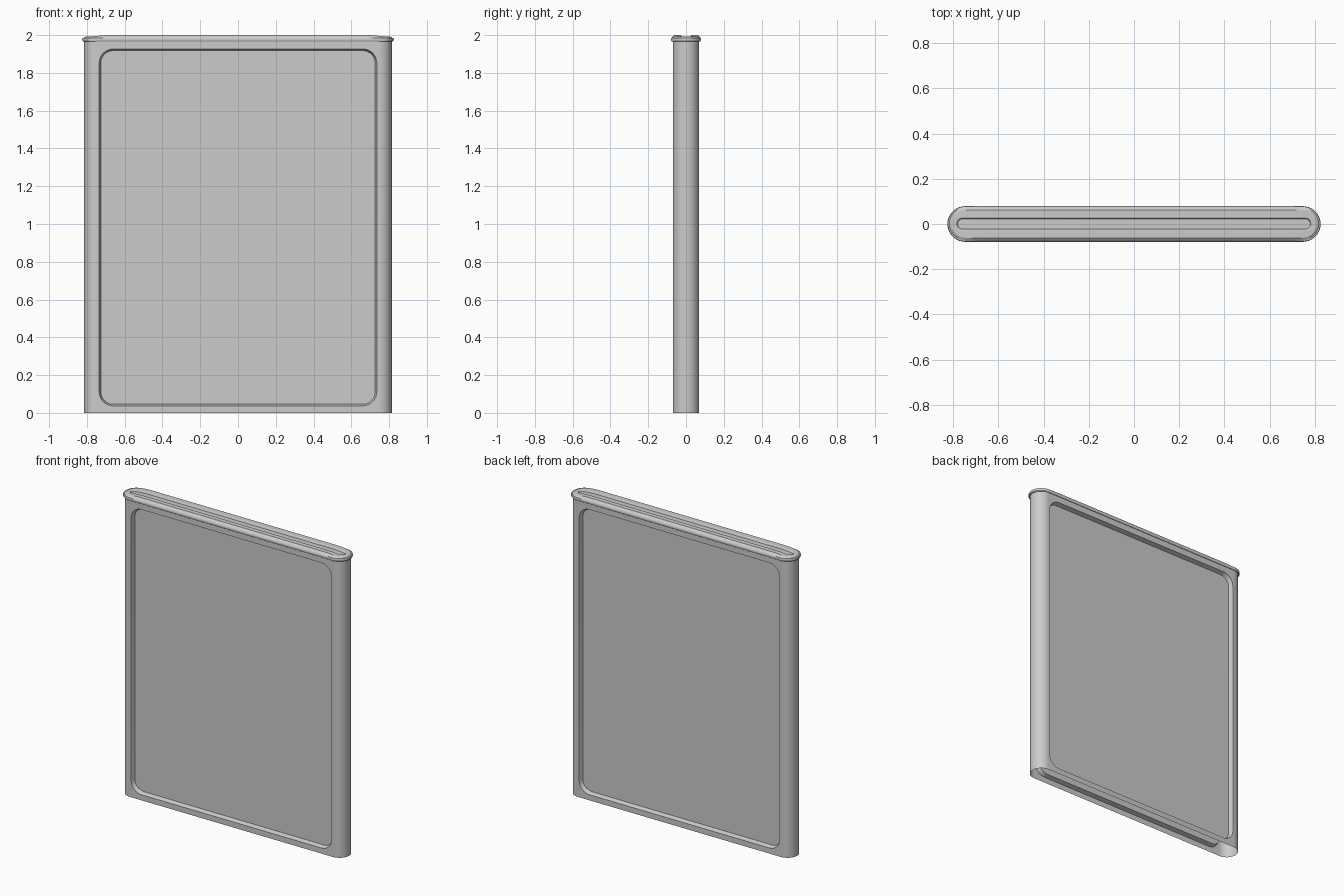
import bpy, bmesh
from math import sin, cos, pi

if "Cube" in bpy.data.objects:
    bpy.data.objects.remove(bpy.data.objects["Cube"])

SEG = 20          # segments per rounded end
TOP = 1.97        # height of the case wall
STRAIGHT = 0.745  # half length of the flat sides
R = 0.07          # half depth of the case


def finish(name, bm, angle=30):
    bmesh.ops.remove_doubles(bm, verts=bm.verts, dist=1e-5)
    bmesh.ops.recalc_face_normals(bm, faces=bm.faces)
    mesh = bpy.data.meshes.new(name)
    bm.to_mesh(mesh)
    bm.free()
    obj = bpy.data.objects.new(name, mesh)
    bpy.context.collection.objects.link(obj)
    bpy.ops.object.select_all(action='DESELECT')
    obj.select_set(True)
    bpy.context.view_layer.objects.active = obj
    bpy.ops.object.shade_smooth_by_angle(angle=angle * pi / 180)
    return obj


def skin(bm, a, b):
    n = len(a)
    for i in range(n):
        j = (i + 1) % n
        bm.faces.new((a[i], a[j], b[j], b[i]))


def rounded_rect(bm, hx, z0, z1, r, y, n=8):
    """Four corner arcs, counter-clockwise from the top right."""
    corners = [(hx - r, z1 - r), (r - hx, z1 - r), (r - hx, z0 + r), (hx - r, z0 + r)]
    return [[bm.verts.new((cx + r * cos((k + i / n) * pi / 2), y,
                           cz + r * sin((k + i / n) * pi / 2))) for i in range(n + 1)]
            for k, (cx, cz) in enumerate(corners)]


# Case: open-bottomed shell with a recessed panel on both broad sides
bm = bmesh.new()
for s in (-1, 1):
    # rounded narrow side
    cols = []
    for i in range(SEG + 1):
        a = -pi / 2 + pi * i / SEG
        x, y = s * (STRAIGHT + R * cos(a)), R * sin(a)
        cols.append((bm.verts.new((x, y, 0)), bm.verts.new((x, y, TOP))))
    for c, d in zip(cols, cols[1:]):
        bm.faces.new((c[0], d[0], d[1], c[1]))

    # flat frame around the panel opening
    rect = [bm.verts.new((x, s * R, z)) for x, z in
            ((STRAIGHT, TOP), (-STRAIGHT, TOP), (-STRAIGHT, 0), (STRAIGHT, 0))]
    rim = rounded_rect(bm, 0.735, 0.037, 1.927, 0.075, s * R)
    for k in range(4):
        arc, nxt = rim[k], rim[(k + 1) % 4]
        for p, q in zip(arc, arc[1:]):
            bm.faces.new((rect[k], p, q))
        bm.faces.new((rect[k], arc[-1], nxt[0], rect[(k + 1) % 4]))

    # sloped recess wall and panel floor
    floor = sum(rounded_rect(bm, 0.726, 0.046, 1.918, 0.066, s * (R - 0.028)), [])
    skin(bm, sum(rim, []), floor)
    bm.faces.new(floor)
finish("case", bm)


# Lid: rounded rim, raised top and a long central groove
def lid_loop(bm, hx, r, z):
    c = hx - r
    xs = [c * f for f in (0.90, 0.93, 0.96)]
    pts = [(x, -r) for x in [-x for x in reversed(xs)] + xs]
    arc = [(c + r * cos(-pi / 2 + pi * i / SEG), r * sin(-pi / 2 + pi * i / SEG))
           for i in range(SEG + 1)]
    pts = pts + arc
    pts += [(-x, -y) for x, y in pts]
    verts = []
    for x, y in pts:
        t = min(max((abs(x) - 0.68) / 0.13, 0), 1)
        drop = 0.008 * t * t * (3 - 2 * t) if z > 1.988 else 0
        verts.append(bm.verts.new((x, y, z - drop)))
    return verts


bm = bmesh.new()
profile = [(0.814, 0.069, 1.968), (0.820, 0.075, 1.966), (0.824, 0.078, 1.970),
           (0.825, 0.079, 1.978), (0.823, 0.077, 1.986), (0.817, 0.071, 1.993),
           (0.807, 0.061, 2.000), (0.787, 0.029, 2.000), (0.784, 0.026, 1.998),
           (0.780, 0.022, 1.989)]
loops = [lid_loop(bm, *p) for p in profile]
for a, b in zip(loops, loops[1:]):
    skin(bm, a, b)
# groove floor as crosswise strips
last, n = loops[-1], len(loops[-1])
half = n // 2
ends = 6 + SEG // 2          # index of the middle of the right end
ring = last[ends:] + last[:ends]
for i in range(half):
    quad = [ring[i], ring[i + 1], ring[n - 1 - i], ring[(n - i) % n]]
    uniq = list(dict.fromkeys(quad))
    if len(uniq) > 2:
        bm.faces.new(uniq)
finish("lid", bm)
